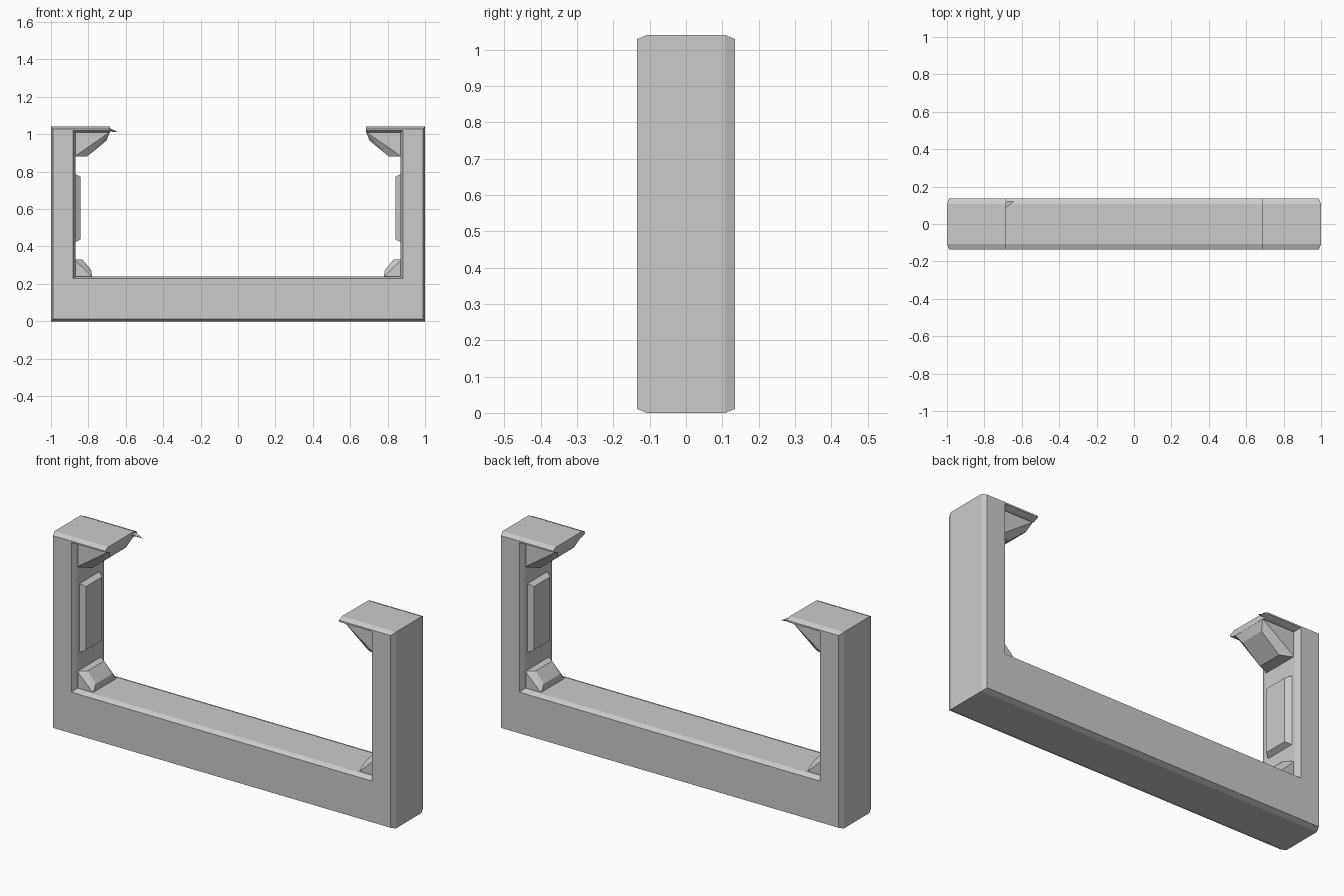
import bpy, bmesh

if "Cube" in bpy.data.objects:
    bpy.data.objects.remove(bpy.data.objects["Cube"], do_unlink=True)

grey = bpy.data.materials.new("stone_grey")
grey.use_nodes = True
grey.diffuse_color = (0.6, 0.6, 0.6, 1)
grey.node_tree.nodes["Principled BSDF"].inputs["Base Color"].default_value = (0.6, 0.6, 0.6, 1)


def finish(name, bm):
    bmesh.ops.recalc_face_normals(bm, faces=bm.faces)
    mesh = bpy.data.meshes.new(name)
    bm.to_mesh(mesh)
    bm.free()
    mesh.materials.append(grey)
    obj = bpy.data.objects.new(name, mesh)
    bpy.context.collection.objects.link(obj)
    return obj


def hull(name, points):
    """Flat-faced convex solid around a few points."""
    bm = bmesh.new()
    for p in points:
        bm.verts.new(p)
    bmesh.ops.convex_hull(bm, input=bm.verts)
    bmesh.ops.dissolve_limit(bm, angle_limit=0.01, verts=bm.verts, edges=bm.edges)
    return finish(name, bm)


def frame_outline(c):
    """U-shaped outline with short top lips, shrunk by c except at the lip ends."""
    right = [(1 - c, c), (1 - c, 1.04 - c), (0.685, 1.04 - c),
             (0.685, 1.01 + c), (0.87 + c, 1.01 + c), (0.87 + c, 0.24 - c)]
    return right + [(-x, z) for x, z in reversed(right)]


# Chamfered U frame: narrow front and back rings, full rings between
HALF, FLAT, CHAMFER = 0.135, 0.108, 0.011
bm = bmesh.new()
rings = []
for y, c in ((-HALF, CHAMFER), (-FLAT, 0), (FLAT, 0), (HALF, CHAMFER)):
    rings.append([bm.verts.new((x, y, z)) for x, z in frame_outline(c)])
for a, b in zip(rings, rings[1:]):
    for i in range(len(a)):
        j = (i + 1) % len(a)
        bm.faces.new((a[i], a[j], b[j], b[i]))
bm.faces.new(rings[0])
bm.faces.new(rings[-1])
finish("frame", bm)

for side, s in (("left", 1), ("right", -1)):
    # Raised panel on the inside of each post
    pts = [(s * x, y * hy, z) for x, hy, zs in ((0.875, 0.088, (0.42, 0.79)), (0.843, 0.066, (0.437, 0.773)))
           for y in (-1, 1) for z in zs]
    hull(side + "_panel", pts)

    # Corner braces: corner, slanted base, then a narrower raised pad
    braces = {
        "upper": ((0.875, 1.015), [(0.875, 0.88), (0.685, 1.012)], [(0.808, 0.88), (0.703, 0.966)]),
        "lower": ((0.875, 0.235), [(0.875, 0.33), (0.78, 0.238)], [(0.832, 0.33), (0.785, 0.274)]),
    }
    for level, (corner, base, pad) in braces.items():
        pts = [(s * x, y, z) for x, z in [corner] + base for y in (-0.098, 0.098)]
        pts += [(s * x, y, z) for x, z in pad for y in (-0.068, 0.068)]
        hull(side + "_" + level + "_brace", pts)

# Broken splinter at the end of one lip
hull("lip_splinter", [(-0.69, 0.08, 1.035), (-0.69, 0.125, 1.03), (-0.69, 0.11, 1.015), (-0.64, 0.12, 1.01)])
